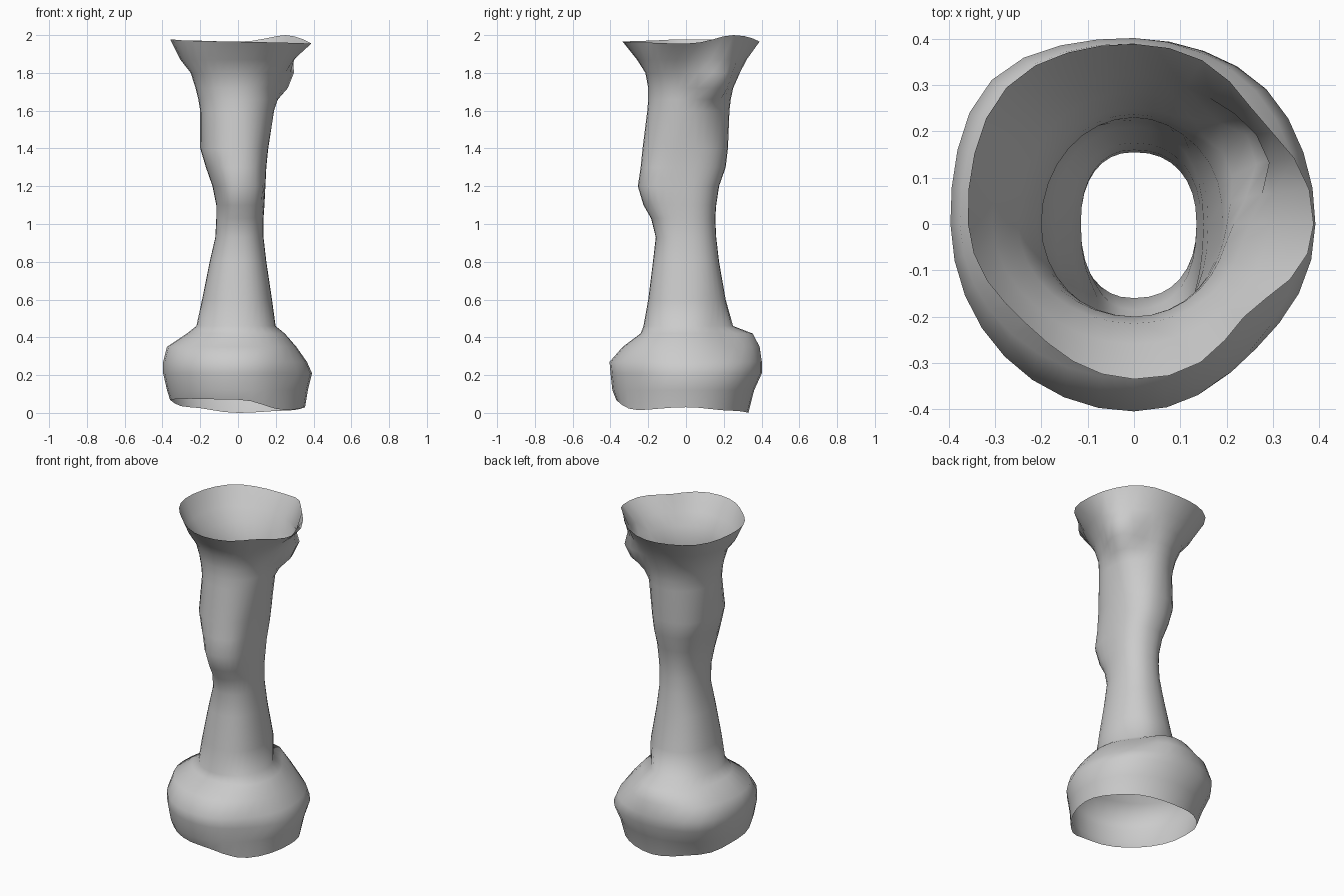
import bpy, bmesh
from math import sin, cos, pi, exp, copysign, radians

SEG = 32

# Cross-sections: height, left, right, front, back reach
rings = [
    (0.03, .36, .355, .37, .33), (0.12, .375, .37, .39, .36),
    (0.21, .395, .392, .40, .40), (0.27, .395, .365, .405, .40),
    (0.35, .375, .31, .335, .39), (0.42, .27, .25, .24, .355),
    (0.46, .22, .20, .225, .25), (0.60, .19, .18, .20, .21),
    (0.80, .15, .15, .175, .175), (0.93, .12, .135, .16, .16),
    (1.03, .115, .135, .185, .155), (1.10, .115, .14, .225, .16),
    (1.20, .135, .145, .255, .175), (1.30, .17, .15, .24, .21),
    (1.40, .20, .16, .23, .222), (1.60, .20, .19, .205, .23),
    (1.66, .21, .195, .20, .237),
    (1.72, .225, .20, .20, .25), (1.80, .25, .235, .215, .285),
    (1.87, .305, .29, .26, .32), (1.97, .36, .39, .338, .388),
]
# Rim heights every 45 degrees, starting at +x
low_rim = [.03, .012, .0, .03, .07, .075, .07, .015]
high_rim = [1.955, 2.0, 1.965, 1.972, 1.978, 1.97, 1.965, 1.96]

# Local swellings and dents: angle, height, angle width, height width, amount
bumps = [
    (30, 1.76, 22, .095, .115),   # knob under the top rim
    (40, 1.97, 20, .06, -.035),   # flattened rim beside the corner
    (-42, 1.97, 22, .07, -.055),
    (225, 1.97, 28, .08, -.032),  # rim pulled in front left
    (135, 1.95, 25, .12, .03),    # rim pushed out back left
    (135, .26, 25, .15, .04),     # base swells back left
    (-45, .18, 22, .15, -.02),    # base flattened front right
    (-45, .40, 22, .05, .02),     # shoulder slopes on the base
    (45, .40, 26, .065, -.05),
    (45, .20, 22, .10, .012),
    (222, 1.12, 20, .12, -.009),  # hollow beside the front ridge
    (-45, 1.2, 18, .12, .015),
]


def rim(table, t):
    f = (t / (2 * pi) * 8) % 8
    i = int(f)
    w = (1 - cos((f - i) * pi)) / 2
    return table[i % 8] * (1 - w) + table[(i + 1) % 8] * w


def swell(t, z):
    total = 0
    for a, h, wa, wh, amount in bumps:
        d = (t - radians(a) + pi) % (2 * pi) - pi
        total += amount * exp(-(d / radians(wa)) ** 2 - ((z - h) / wh) ** 2)
    return total


# Open bone-like tube
bm = bmesh.new()
loops = []
for k, (z, left, right, front, back) in enumerate(rings):
    power = 0.88 if 0.5 < z < 1.5 else 1.0
    loop = []
    for i in range(SEG):
        t = 2 * pi * i / SEG
        c, s = cos(t), sin(t)
        x = copysign(abs(c) ** power, c) * (right if c > 0 else left)
        y = copysign(abs(s) ** power, s) * (back if s > 0 else front)
        d = swell(t, z)
        h = z
        if k == 0:
            h = rim(low_rim, t)
        elif k == len(rings) - 1:
            h = rim(high_rim, t)
        loop.append(bm.verts.new((x + d * c, y + d * s, h)))
    loops.append(loop)
for lower, upper in zip(loops, loops[1:]):
    for i in range(SEG):
        j = (i + 1) % SEG
        bm.faces.new((lower[i], lower[j], upper[j], upper[i]))

mesh = bpy.data.meshes.new("hollow_bone")
bm.to_mesh(mesh)
bm.free()
mesh.shade_smooth()
bone = bpy.data.objects.new("hollow_bone", mesh)
bpy.context.collection.objects.link(bone)
